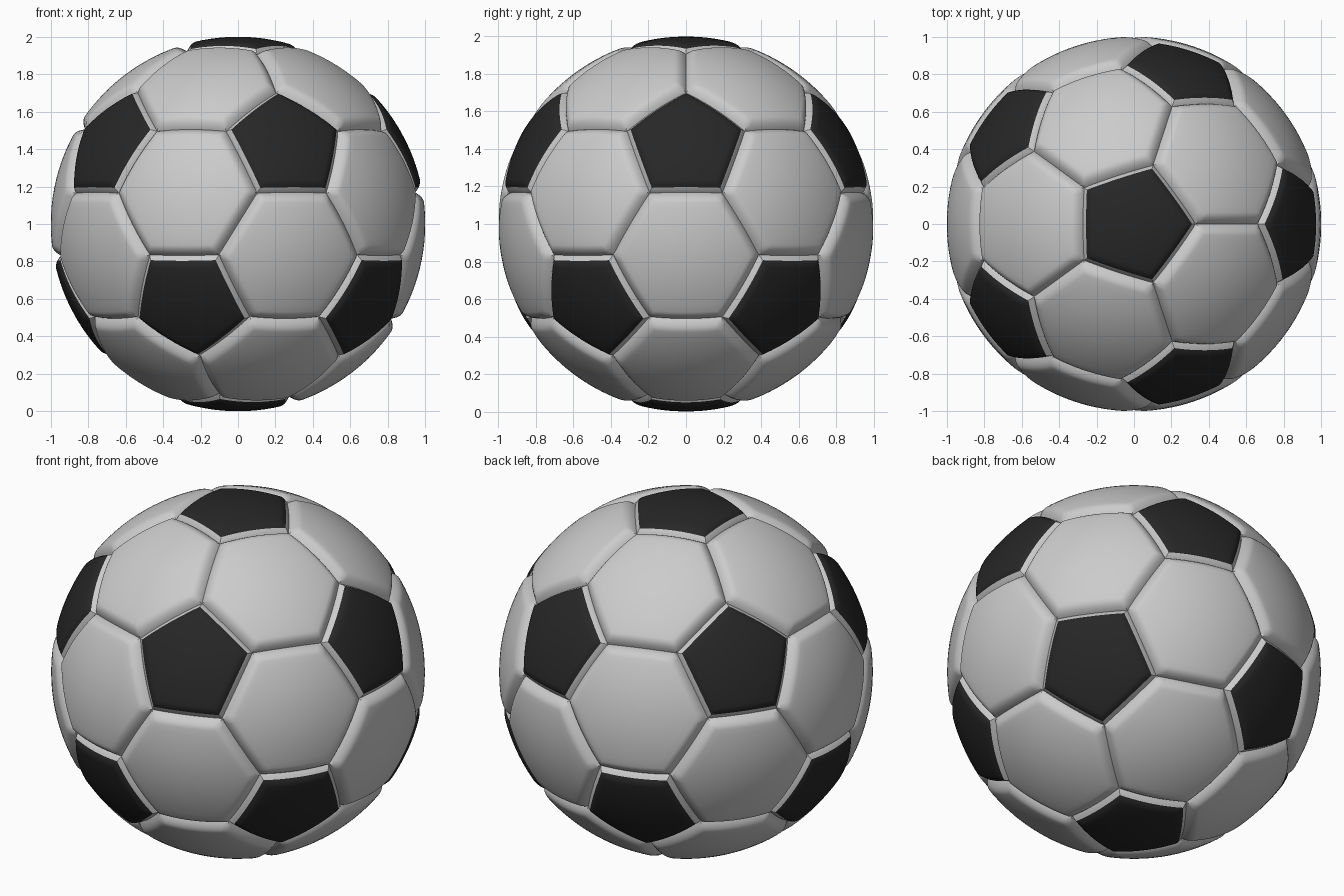
import bpy, bmesh, math
from mathutils import Vector

if "Cube" in bpy.data.objects:
    bpy.data.objects.remove(bpy.data.objects["Cube"])

DEPTH, WIDTH, RIM = 0.04, 0.065, 0.025   # seam depth, half width, pale rim round black panels
SEG = 14                                 # divisions along a panel side
CENTRE = Vector((0, 0, 1))

# icosahedron directions: poles plus two staggered rings
lat = math.atan(0.5)
dirs = [Vector((0, 0, 1)), Vector((0, 0, -1))]
for k in range(5):
    for s, off in ((1, 0), (-1, 36)):
        a = math.radians(72 * k + off)
        dirs.append(Vector((math.cos(lat) * math.cos(a), math.cos(lat) * math.sin(a), s * math.sin(lat))))


def near(a, b):
    return 0.3 < a.dot(b) < 0.6


def scaled(p):
    # corner on the unit sphere
    return p.normalized()


def ring_sort(axis, pts):
    u = axis.orthogonal().normalized()
    v = axis.cross(u)
    return sorted(pts, key=lambda p: math.atan2(p.dot(v), p.dot(u)))


def panel(bm, corners, d_from, d_to):
    """Puffed panel between two inset distances; d_to None fills to the middle."""
    n = len(corners)
    mid = sum(corners, Vector()) / n
    apothem = ((corners[0] + corners[1]) / 2 - mid).length
    outline = [corners[i].lerp(corners[(i + 1) % n], j / SEG) for i in range(n) for j in range(SEG)]
    end = apothem if d_to is None else d_to
    steps = [0, .004, .009, .016, .025, .034, .044, .054, .065, .1, .14, .18, .22, .26, .3]
    ds = [d_from] + [d for d in steps if d_from < d < end - 0.02 * (d_to is None)]
    if d_to is not None:
        ds.append(d_to)

    def point(p, d):
        drop = DEPTH * max(0, 1 - d / WIDTH) ** 2
        return CENTRE + mid.lerp(p, 1 - d / apothem).normalized() * (1 - drop)

    rings = [[bm.verts.new(point(p, d)) for p in outline] for d in ds]
    m = len(outline)
    for a, b in zip(rings, rings[1:]):
        for i in range(m):
            bm.faces.new((a[i], a[(i + 1) % m], b[(i + 1) % m], b[i]))
    if d_to is None:
        c = bm.verts.new(CENTRE + mid.normalized())
        for i in range(m):
            bm.faces.new((rings[-1][i], rings[-1][(i + 1) % m], c))


def finish(bm, name):
    bmesh.ops.remove_doubles(bm, verts=bm.verts, dist=1e-4)
    me = bpy.data.meshes.new(name)
    bm.to_mesh(me)
    bm.free()
    ob = bpy.data.objects.new(name, me)
    bpy.context.collection.objects.link(ob)
    bpy.ops.object.select_all(action='DESELECT')
    ob.select_set(True)
    bpy.context.view_layer.objects.active = ob
    bpy.ops.object.shade_smooth_by_angle(angle=math.radians(40))
    return ob


white, black = bmesh.new(), bmesh.new()

# pentagons: black face with a pale rim running down into the seam
for a in dirs:
    corners = ring_sort(a, [scaled(2 * a + b) for b in dirs if near(a, b)])
    panel(white, corners, 0, RIM)
    panel(black, corners, RIM, None)

# hexagons, one per icosahedron face
for i in range(12):
    for j in range(i + 1, 12):
        for k in range(j + 1, 12):
            a, b, c = dirs[i], dirs[j], dirs[k]
            if near(a, b) and near(b, c) and near(a, c):
                pts = [scaled(2 * p + q) for p in (a, b, c) for q in (a, b, c) if p is not q]
                panel(white, ring_sort((a + b + c).normalized(), pts), 0, None)

finish(white, "white_panels")
pent = finish(black, "black_panels")
mat = bpy.data.materials.new("black")
mat.diffuse_color = (0.02, 0.02, 0.02, 1)
mat.use_nodes = True
mat.node_tree.nodes["Principled BSDF"].inputs["Base Color"].default_value = mat.diffuse_color
pent.data.materials.append(mat)
